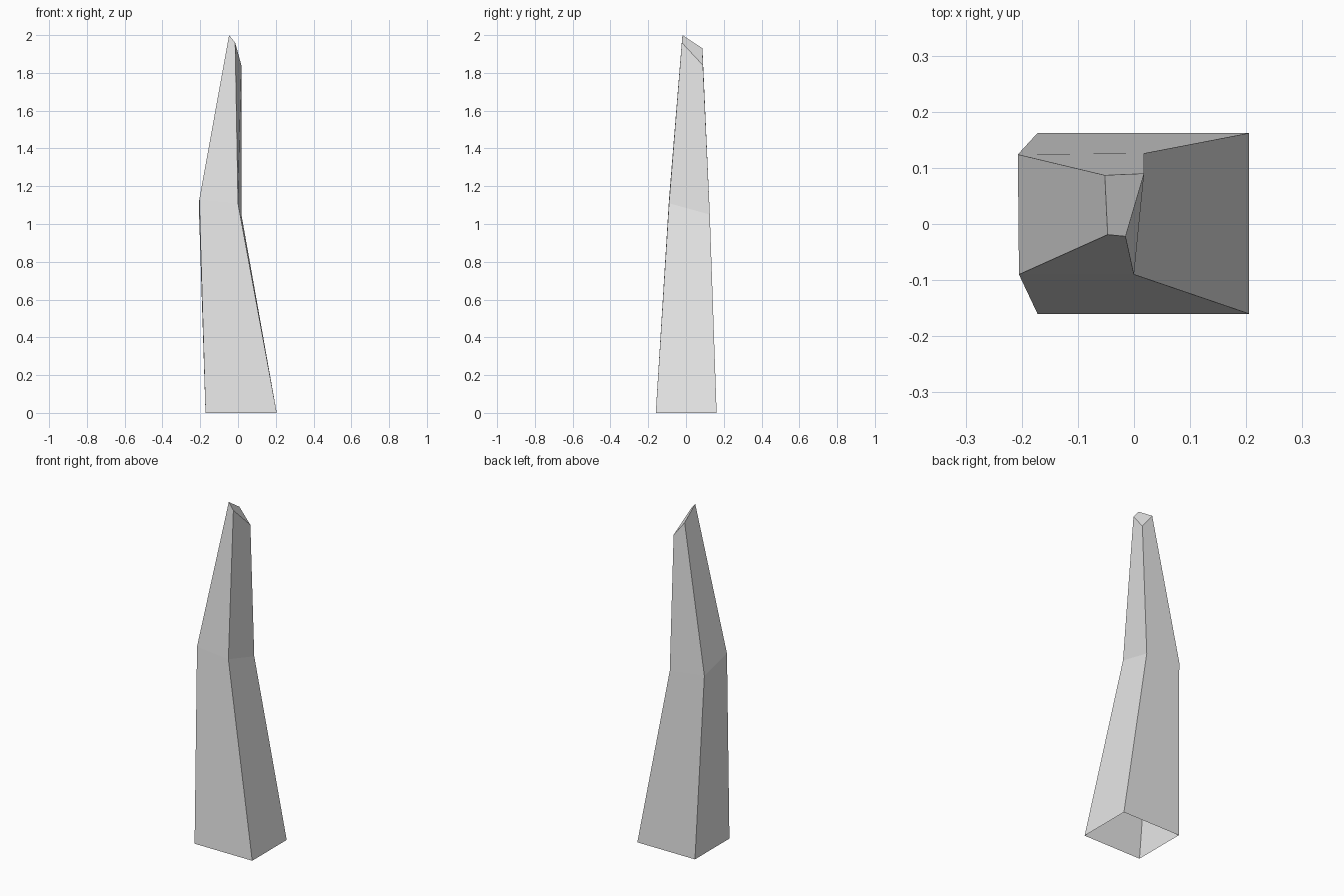
import bpy
import bmesh

cube = bpy.data.objects.get("Cube")
if cube:
    bpy.data.objects.remove(cube, do_unlink=True)

# Plain grey stone
stone = bpy.data.materials.new("grey_stone")
stone.use_nodes = True
grey = (0.8, 0.8, 0.8, 1)
stone.diffuse_color = grey
stone.node_tree.nodes["Principled BSDF"].inputs["Base Color"].default_value = grey

# Cross-sections, each ordered front right, front left, back left, back right
base = [(-0.172, -0.16, 0), (0.205, -0.16, 0), (0.205, 0.162, 0), (-0.172, 0.162, 0)]
waist = [(-0.205, -0.09, 1.13), (0, -0.09, 1.11), (0.018, 0.126, 1.05), (-0.207, 0.124, 1.08)]
tip = [(-0.047, -0.019, 2), (-0.015, -0.022, 1.96), (0.018, 0.09, 1.84), (-0.052, 0.087, 1.93)]

# Loft the sections into a bent spike, open underneath
bm = bmesh.new()
rings = [[bm.verts.new(p) for p in section] for section in (base, waist, tip)]
for low, high in zip(rings, rings[1:]):
    for i in range(4):
        j = (i + 1) % 4
        bm.faces.new((low[i], low[j], high[j], high[i]))

# Slanted cap at the tip
bm.faces.new(rings[-1])

mesh = bpy.data.meshes.new("rock_spike")
bm.to_mesh(mesh)
bm.free()
mesh.materials.append(stone)
spike = bpy.data.objects.new("rock_spike", mesh)
bpy.context.collection.objects.link(spike)
